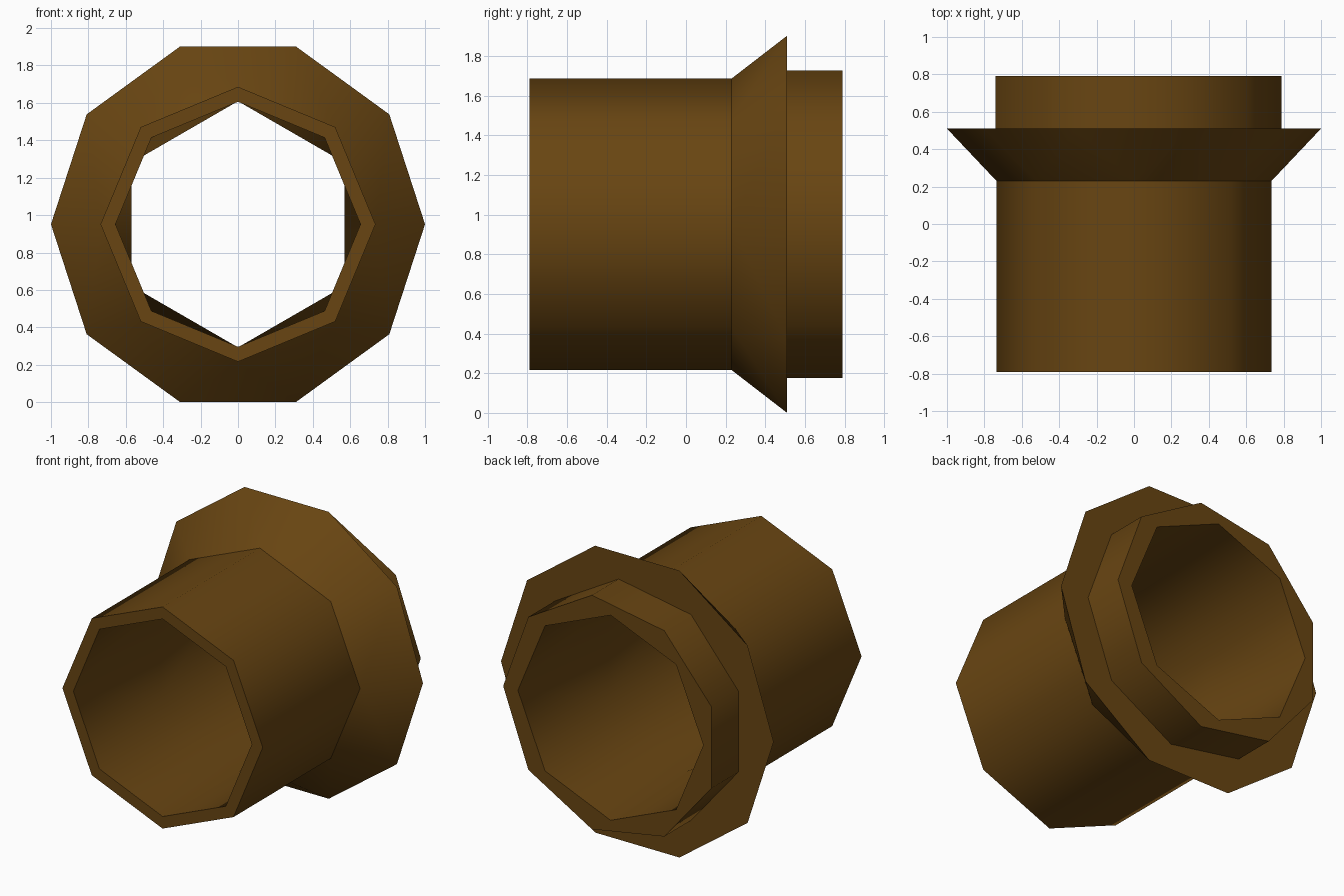
import bpy, bmesh
from math import pi, cos, sin

if "Cube" in bpy.data.objects:
    bpy.data.objects.remove(bpy.data.objects["Cube"])

ZC = 0.951  # height of the tube axis

# Closed profile: y, radius, sides, start angle (deg), crisp ring edge
RINGS = [
    (-0.79, 0.735, 8, 0, True),    # front rim, outside
    (0.23, 0.735, 8, 0, True),     # foot of the flared collar
    (0.51, 1.00, 10, 0, True),     # collar lip
    (0.51, 0.788, 9, 0, True),     # rear sleeve, front
    (0.79, 0.788, 9, 0, True),     # rear rim, outside
    (0.79, 0.68, 8, 0, True),      # rear rim, inside
    (0.0, 0.658, 6, 30, False),    # waist of the bore
    (-0.79, 0.655, 8, 0, True),    # front rim, inside
]

bm = bmesh.new()


def make_ring(y, r, n, start, crisp):
    angles = [start * pi / 180 + 2 * pi * k / n for k in range(n)]
    return [bm.verts.new((r * cos(a), y, ZC + r * sin(a))) for a in angles]


def bridge(a, b):
    """Join two rings; quads for equal counts, otherwise shortest diagonals."""
    na, nb = len(a), len(b)
    if na == nb:
        for k in range(na):
            m = (k + 1) % na
            bm.faces.new((a[k], a[m], b[m], b[k]))
        return
    dist = lambda p, q: (p.co - q.co).length
    _, sa, sb = min((round(dist(a[p], b[q]), 4), p, q)
                    for p in range(na) for q in range(nb))
    i = j = 0
    while i < na or j < nb:
        va, vb = a[(sa + i) % na], b[(sb + j) % nb]
        xa, xb = a[(sa + i + 1) % na], b[(sb + j + 1) % nb]
        if j == nb or (i < na and dist(xa, vb) <= dist(va, xb)):
            bm.faces.new((va, xa, vb))
            i += 1
        else:
            bm.faces.new((va, xb, vb))
            j += 1


rings = [make_ring(*spec) for spec in RINGS]
for k, ring in enumerate(rings):
    bridge(ring, rings[(k + 1) % len(rings)])

# Smooth around the tube, crisp along the rims
for f in bm.faces:
    f.smooth = True
for spec, ring in zip(RINGS, rings):
    for k, v in enumerate(ring):
        e = bm.edges.get((v, ring[(k + 1) % len(ring)]))
        if e and spec[4]:
            e.smooth = False
bmesh.ops.recalc_face_normals(bm, faces=bm.faces[:])

mesh = bpy.data.meshes.new("flanged_tube")
bm.to_mesh(mesh)
bm.free()
mat = bpy.data.materials.new("brown")
mat.diffuse_color = (0.14, 0.06, 0.006, 1)
mat.use_nodes = True
mat.node_tree.nodes["Principled BSDF"].inputs["Base Color"].default_value = mat.diffuse_color
mesh.materials.append(mat)
obj = bpy.data.objects.new("flanged_tube", mesh)
bpy.context.collection.objects.link(obj)
